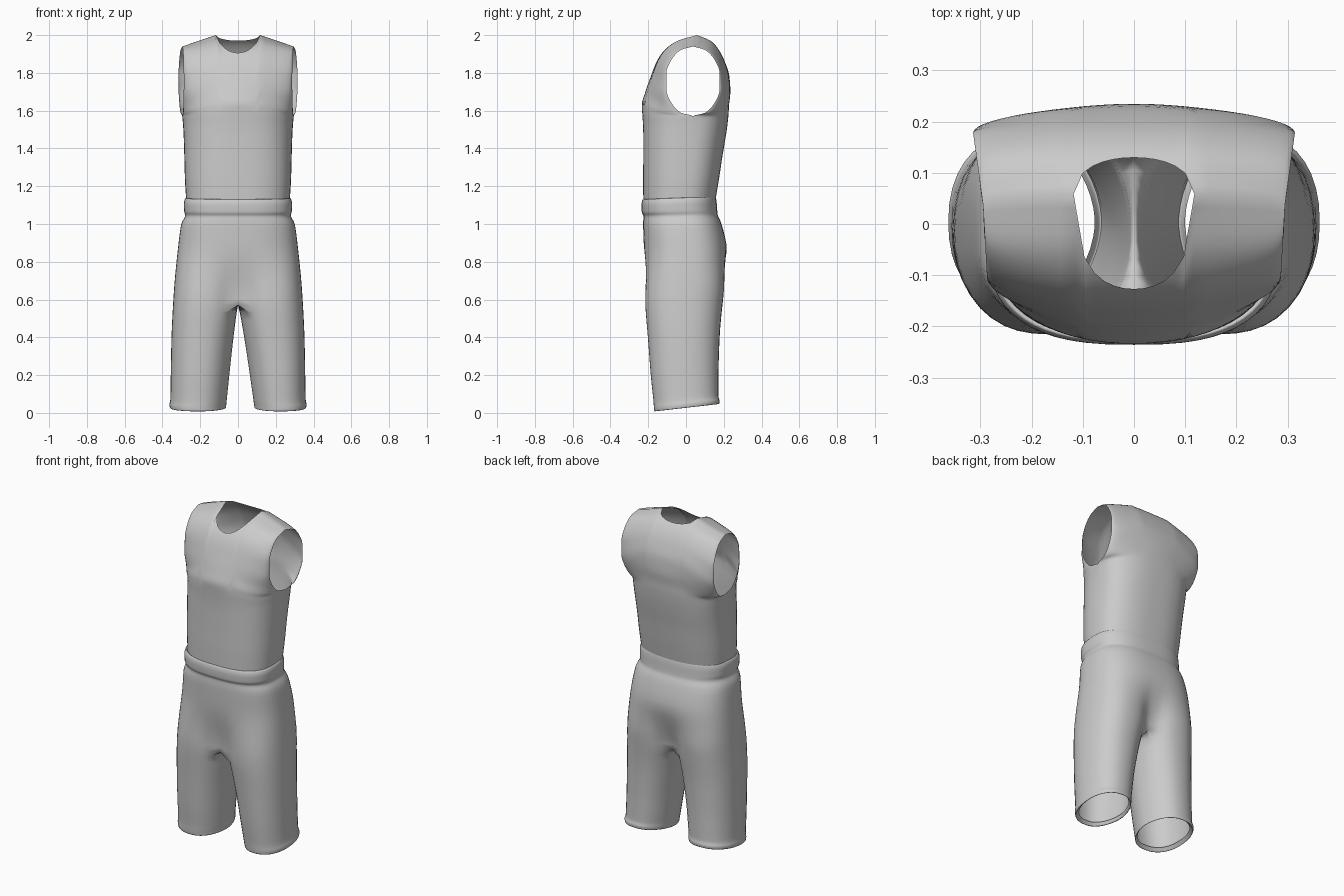
import bpy, bmesh, math

if "Cube" in bpy.data.objects:
    bpy.data.objects.remove(bpy.data.objects["Cube"])


def spline(rows, u):
    """Overshoot-free cubic sample of a list of tuples, u in knot units."""
    n = len(rows)
    i = min(max(int(u + 1e-9), 0), n - 2)
    f = u - i
    p = [rows[min(max(k, 0), n - 1)] for k in (i - 1, i, i + 1, i + 2)]

    def tan(d, e):
        return 2 * d * e / (d + e) if d * e > 0 else 0

    out = []
    for a, b, c, d in zip(*p):
        m0 = c - b if i == 0 else tan(b - a, c - b)
        m1 = c - b if i == n - 2 else tan(c - b, d - c)
        out.append(b + f * (m0 + f * (3 * (c - b) - 2 * m0 - m1 + f * (m0 + m1 - 2 * (c - b)))))
    return out


def finish(name, bm):
    bmesh.ops.remove_doubles(bm, verts=bm.verts, dist=0.0006)
    bmesh.ops.recalc_face_normals(bm, faces=bm.faces)
    me = bpy.data.meshes.new(name)
    bm.to_mesh(me)
    bm.free()
    for p in me.polygons:
        p.use_smooth = True
    ob = bpy.data.objects.new(name, me)
    bpy.context.collection.objects.link(ob)
    return ob


def grid(bm, rows):
    vs = [[bm.verts.new(p) for p in r] for r in rows]
    for a, b in zip(vs, vs[1:]):
        for i in range(len(a) - 1):
            bm.faces.new((a[i], a[i + 1], b[i + 1], b[i]))


# --- sleeveless shirt: front and back panels sharing side and shoulder seams ---
Z_MID = [1.12, 1.24, 1.36, 1.46, 1.53, 1.58, 1.63, 1.70, 1.78, 1.86, 1.92, 1.97, 2.0]
Y_FRONT = [-.226, -.227, -.226, -.226, -.228, -.231, -.234, -.215, -.187, -.155, -.115, -.045, .06]
Y_BACK = [.155, .175, .193, .21, .22, .225, .228, .235, .23, .205, .175, .13, .06]
SEAM = [(.274, -.02, 1.12), (.281, -.01, 1.24), (.284, .0, 1.35), (.287, .015, 1.45), (.291, .03, 1.525)]
EXPO = [2.6, 2.6, 2.6, 2.6, 2.55, 2.5, 2.15, 1.9, 1.9, 1.95, 2.0, 2.2, 2.2]
NECK = 0.4
LAST = len(Z_MID) - 1


def shirt_panel(bm, y_mid, sgn, bulge, neck_t):
    mid = list(zip(y_mid, Z_MID, EXPO))
    side = list(SEAM)
    for k in range(8):                       # armhole ellipse
        a = math.pi * k / 7
        side.append((.295 + bulge * math.sin(a), .037 + sgn * .145 * math.sin(a),
                     1.755 - .185 * math.cos(a)))
    half = [NECK * i / 6 for i in range(7)]
    half += [NECK + (1 - NECK) * math.sin(math.pi / 2 * j / 10) for j in range(1, 11)]
    cols = []
    for s in [-v for v in half[:0:-1]] + half:
        q = abs(s)
        top = 1 - (1 - neck_t) * math.sqrt(max(0, 1 - (q / NECK) ** 2))
        w = max(0, (q - NECK) / (1 - NECK))
        col = []
        for j in range(49):
            u = LAST * top * j / 48
            ym, zm, e = spline(mid, u)
            xs, ys, zs = spline(side, u)
            f = max(0, 1 - q ** e) ** (1 / e)
            col.append((s * xs, ys + (ym - ys) * f, zm + (zs - zm) * w))
        cols.append(col)
    grid(bm, cols)


bm = bmesh.new()
shirt_panel(bm, Y_FRONT, -1, -.008, .812)
shirt_panel(bm, Y_BACK, 1, .02, .917)
finish("sleeveless_shirt", bm)

# --- shorts: rows of z, outer x, front y, back y from waistband to hem ---
ROWS = [(1.125, .262, -.215, .145), (1.14, .276, -.228, .155), (1.11, .286, -.236, .162),
        (1.07, .285, -.234, .165), (1.045, .280, -.225, .168), (1.0, .300, -.227, .187),
        (.85, .320, -.222, .218), (.70, .335, -.218, .210), (.57, .344, -.215, .193),
        (.40, .352, -.202, .178), (.20, .356, -.186, .172), (.075, .358, -.172, .172),
        (.045, .363, -.170, .178), (.027, .359, -.166, .174), (.045, .340, -.150, .158)]
CROTCH, SUB = 8, 4
A0, A1 = math.radians(-130), math.radians(140)   # front and back ends of the outer arc


def sup(c, e):
    return math.copysign(abs(c) ** e, c)


def clamp(v):
    return min(max(v, 0), 1)


def leg(bm, side, inner_hem):
    outer, inner = [], []
    for r in range((len(ROWS) - 1) * SUB + 1):
        z, xo, yf, yb = spline(ROWS, r / SUB)
        below = r >= CROTCH * SUB
        blend = clamp((0.90 - z) / 0.33)
        blend = 1 if below else blend * blend * (3 - 2 * blend)
        xi = inner_hem * clamp((.57 - z) / .55) ** .85
        if r > 13 * SUB:
            xi += .015 * (r - 13 * SUB) / SUB
        yc, ry = (yf + yb) / 2, (yb - yf) / 2
        cx, rx = (xo + xi) / 2, (xo - xi) / 2
        round_in = .85 + .3 * clamp((.57 - z) / .3)   # inner thigh narrows downwards
        round_out = .82 + .08 * clamp((.57 - z) / .4)

        def place(x, y):
            tilt = .125 * clamp(1 - z / .3) + .04 * clamp((z - .95) / .15)
            return (side * x, y, z + tilt * y)

        def leg_pt(a):
            e = round_out if math.cos(a) > 0 else round_in
            return cx + rx * sup(math.cos(a), .87), yc + ry * sup(math.sin(a), e)

        n = 28
        arc = []
        for i in range(n + 1):
            t = 2 * i / n - 1
            a = t * math.pi / 2
            tx, ty = xo * sup(math.cos(a), .75), yc + ry * sup(math.sin(a), .75)
            lx, ly = leg_pt(-t * A0 if t < 0 else t * A1)
            x, y = tx + (lx - tx) * blend, ty + (ly - ty) * blend
            if r <= CROTCH * SUB and i in (0, n):
                x = 0
            arc.append(place(x, y))
        outer.append(arc)
        if below:                            # inseam strip
            strip = []
            for i in range(11):
                x, y = leg_pt(A1 + (A0 + 2 * math.pi - A1) * i / 10)
                strip.append(place(0 if r == CROTCH * SUB else x, y))
            inner.append(strip)
    grid(bm, outer)
    grid(bm, inner)


bm = bmesh.new()
leg(bm, 1, .088)
leg(bm, -1, .064)
finish("shorts", bm)
